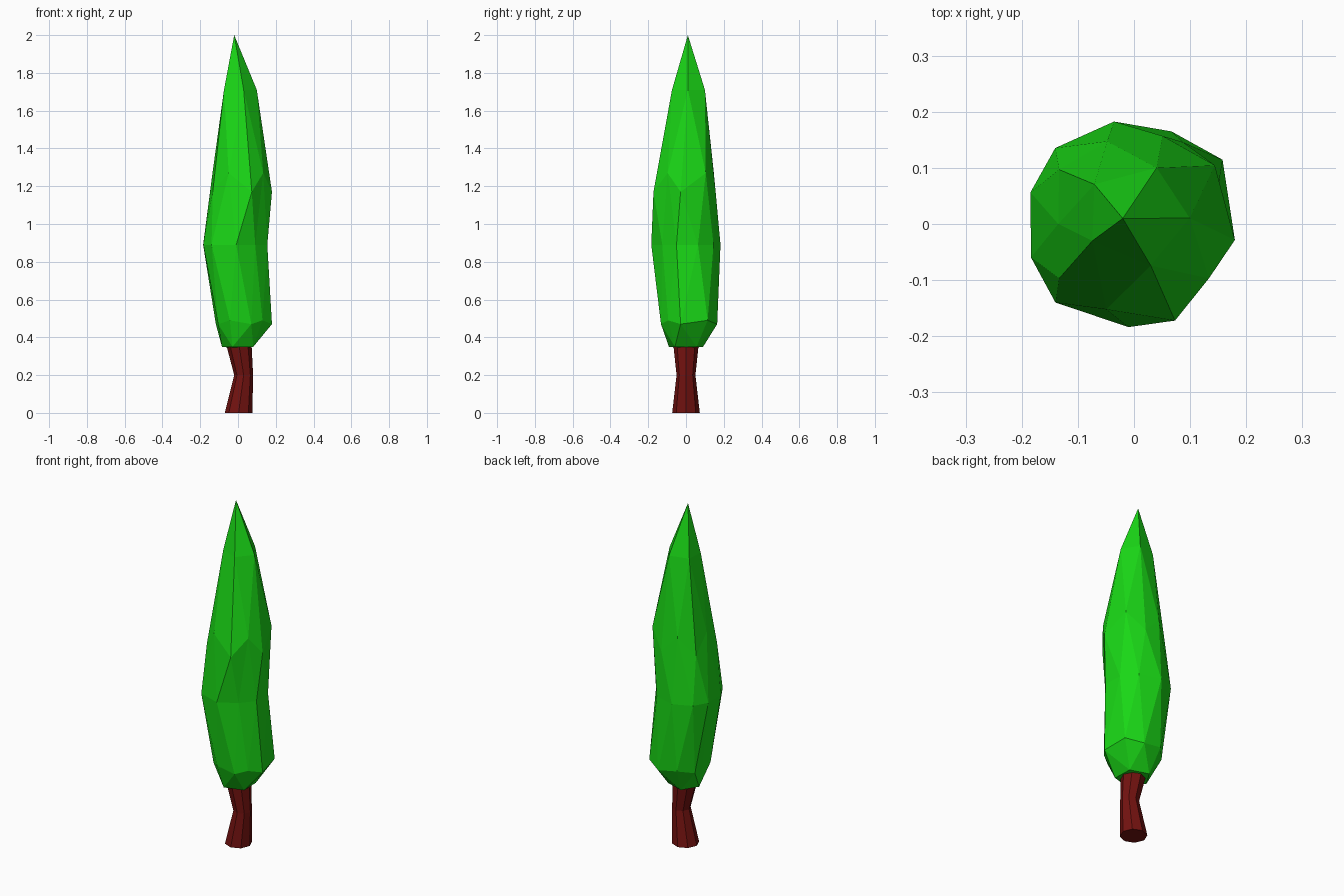
import bpy, bmesh, math
from mathutils import Vector

if "Cube" in bpy.data.objects:
    bpy.data.objects.remove(bpy.data.objects["Cube"])


def material(name, color):
    m = bpy.data.materials.new(name)
    m.diffuse_color = (*color, 1)
    m.use_nodes = True
    m.node_tree.nodes["Principled BSDF"].inputs["Base Color"].default_value = m.diffuse_color
    return m


def add_object(name, bm, mat):
    bmesh.ops.recalc_face_normals(bm, faces=bm.faces)
    me = bpy.data.meshes.new(name)
    bm.to_mesh(me)
    bm.free()
    me.materials.append(mat)
    ob = bpy.data.objects.new(name, me)
    bpy.context.collection.objects.link(ob)


# Foliage: a low-poly sphere whose rings are moved to (height, radii round the ring)
rings = {
    0.85: (1.71, [.10, .108, .10, .08, .08]),
    0.53: (1.27, [.178, .155, .135, .16, .165]),
    0.45: (1.17, [.182, .165, .165, .165, .187]),
    0.00: (0.89, [.163, .17, .186, .195, .193, .193, .198, .184, .155, .163]),
    -0.45: (0.49, [.195, .165, .11, .14, .16]),
    -0.53: (0.47, [.182, .178, .145, .13, .15]),
    -0.85: (0.35, [.095, .095, .085, .095, .10]),
}
# Small angular shifts in degrees of the irregular rings
twist = {
    0.85: [6, -4, -9, -14, 4],
    0.45: [-9, 0, 0, 0, 5],
    0.00: [5, 5, 11, 10, 1, 0, -9, -3, 0, 0],
    -0.53: [-9, -4, 0, 0, 10],
}
bm = bmesh.new()
bmesh.ops.create_icosphere(bm, subdivisions=2, radius=1)
levels = {k: [] for k in rings}
for v in bm.verts:
    if abs(v.co.z) > 0.95:
        v.co = Vector((-.02, .01, 2.0)) if v.co.z > 0 else Vector((0, 0, .34))
    else:
        levels[min(rings, key=lambda k: abs(k - v.co.z))].append(v)
for key, verts in levels.items():
    z, radii = rings[key]
    angle = {v: (math.atan2(v.co.y, v.co.x) + .01) % math.tau - .01 for v in verts}
    verts.sort(key=angle.get)
    for i, (v, r) in enumerate(zip(verts, radii)):
        a = angle[v] + math.radians(twist[key][i] if key in twist else 0)
        v.co = (r * math.cos(a), r * math.sin(a), z)
add_object("foliage", bm, material("leaf_green", (.01, .68, .008)))

# Trunk: three eight-sided rings with a bend in the middle
bm = bmesh.new()
loops = []
for cx, r, z in [(.003, .073, 0), (.03, .05, .2), (.005, .067, .36)]:
    loops.append([bm.verts.new((cx + r * math.cos(math.tau * i / 8),
                                r * math.sin(math.tau * i / 8), z)) for i in range(8)])
for lo, hi in zip(loops, loops[1:]):
    for i in range(8):
        j = (i + 1) % 8
        bm.faces.new((lo[i], lo[j], hi[j], hi[i]))
bm.faces.new(loops[0])
bm.faces.new(loops[-1])
add_object("trunk", bm, material("bark_red_brown", (.17, .006, .005)))
